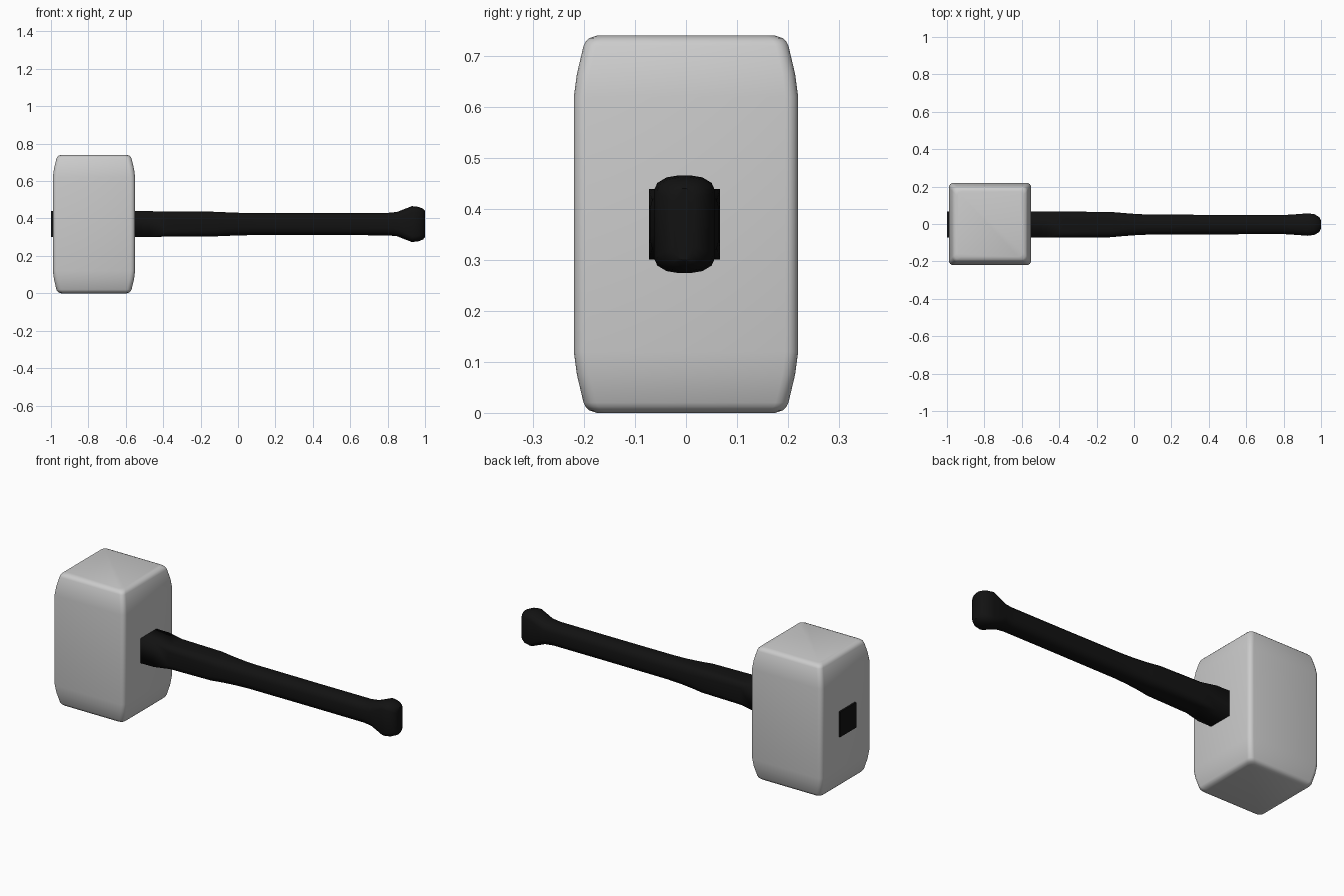
import bpy, bmesh, math

if "Cube" in bpy.data.objects:
    bpy.data.objects.remove(bpy.data.objects["Cube"])


def loft(name, loops):
    """Skin a list of equal-length vertex loops and cap both ends."""
    bm = bmesh.new()
    rings = [[bm.verts.new(p) for p in loop] for loop in loops]
    n = len(rings[0])
    for a, b in zip(rings, rings[1:]):
        for i in range(n):
            j = (i + 1) % n
            bm.faces.new((a[i], a[j], b[j], b[i]))
    bm.faces.new(rings[0])
    bm.faces.new(rings[-1])
    bmesh.ops.remove_doubles(bm, verts=bm.verts, dist=1e-5)
    bmesh.ops.recalc_face_normals(bm, faces=bm.faces)
    mesh = bpy.data.meshes.new(name)
    bm.to_mesh(mesh)
    bm.free()
    obj = bpy.data.objects.new(name, mesh)
    bpy.context.collection.objects.link(obj)
    return obj


def rounded_rect(hu, hv, ru, rv, steps=4):
    """Rectangle outline with elliptical corners."""
    pts = []
    for q, (su, sv) in enumerate(((1, 1), (-1, 1), (-1, -1), (1, -1))):
        for k in range(steps + 1):
            a = math.radians(90) * (q + k / steps)
            pts.append((su * (hu - ru) + ru * math.cos(a),
                        sv * (hv - rv) + rv * math.sin(a)))
    return pts


def smooth(obj, angle):
    bpy.ops.object.select_all(action='DESELECT')
    obj.select_set(True)
    bpy.context.view_layer.objects.active = obj
    bpy.ops.object.shade_smooth_by_angle(angle=math.radians(angle))


# Head: rounded block that tapers towards both striking faces
half = [(0.12, 0.220), (0.075, 0.214), (0.02, 0.201),
        (0.012, 0.197), (0.005, 0.190), (0.0, 0.175)]
sections = half[::-1] + [(0.74 - z, h) for z, h in half]
head = loft("hammer_head", [
    [(-0.77 + u, v, z) for u, v in rounded_rect(h, h, 0.025, 0.025)]
    for z, h in sections])
smooth(head, 50)

# Handle: square tang, rounded grip, flared knob (x, half y, half z, corner y, corner z)
profile = [(-1.0, 0.070, 0.070, 0.0, 0.0),
           (-0.47, 0.070, 0.069, 0.0, 0.0),
           (-0.38, 0.069, 0.067, 0.030, 0.030),
           (-0.13, 0.068, 0.066, 0.036, 0.036),
           (-0.06, 0.062, 0.063, 0.040, 0.040),
           (0.02, 0.056, 0.060, 0.040, 0.040),
           (0.10, 0.053, 0.059, 0.040, 0.040),
           (0.50, 0.052, 0.059, 0.042, 0.038),
           (0.80, 0.051, 0.060, 0.042, 0.038),
           (0.85, 0.054, 0.065, 0.044, 0.038),
           (0.93, 0.060, 0.096, 0.050, 0.030),
           (0.965, 0.055, 0.092, 0.046, 0.030),
           (0.99, 0.040, 0.082, 0.034, 0.028),
           (1.0, 0.022, 0.070, 0.018, 0.025)]
handle = loft("handle", [
    [(x, -0.003 + u, 0.37 + v) for u, v in rounded_rect(hy, hz, ry, rz, 3)]
    for x, hy, hz, ry, rz in profile])
smooth(handle, 35)

black = bpy.data.materials.new("black_grip")
black.diffuse_color = (0.006, 0.006, 0.006, 1)
black.use_nodes = True
black.node_tree.nodes["Principled BSDF"].inputs["Base Color"].default_value = black.diffuse_color
handle.data.materials.append(black)
